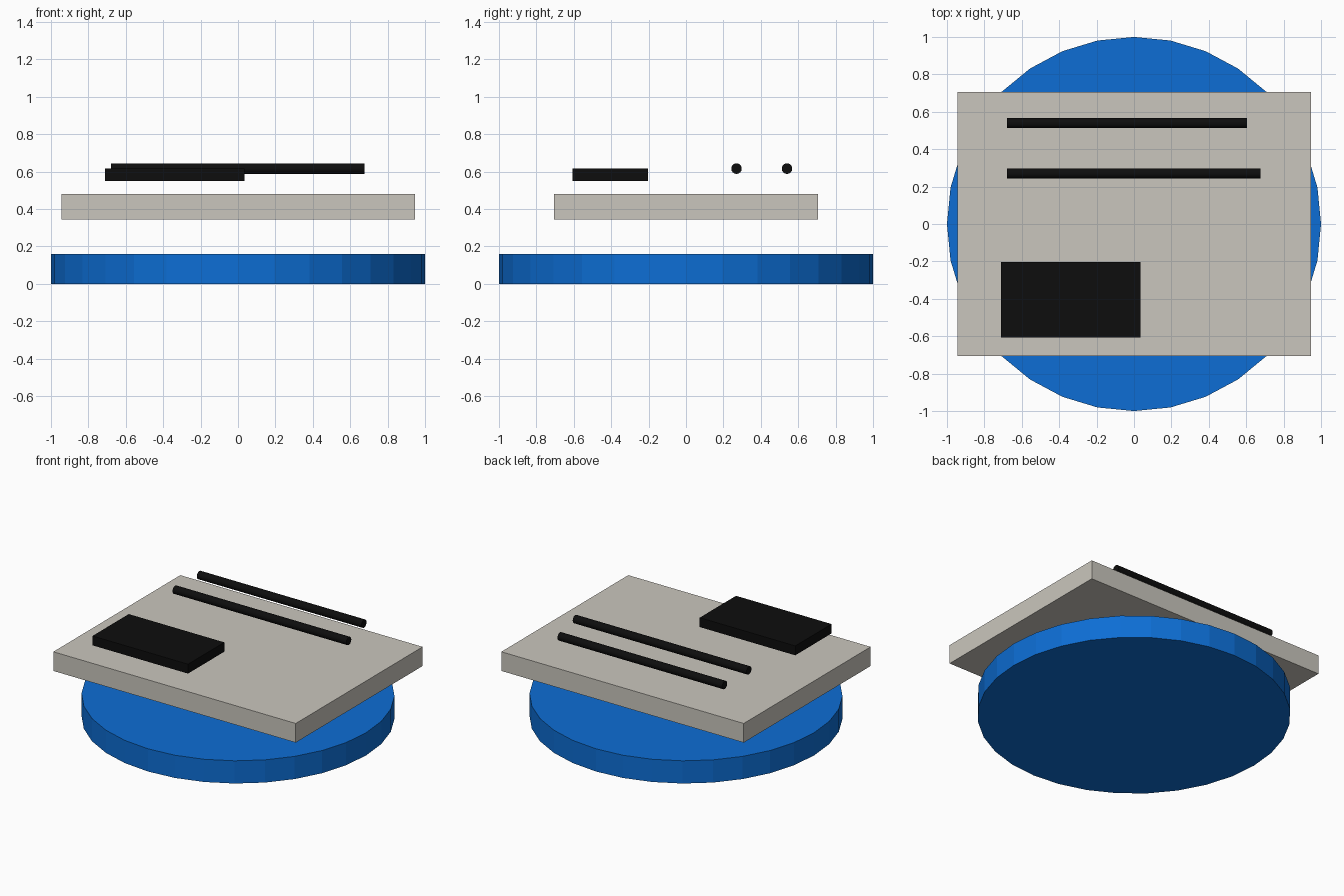
import bpy
import math

if "Cube" in bpy.data.objects:
    bpy.data.objects.remove(bpy.data.objects["Cube"])


def make_material(name, color):
    mat = bpy.data.materials.new(name)
    mat.diffuse_color = (*color, 1.0)
    mat.use_nodes = True
    mat.node_tree.nodes["Principled BSDF"].inputs["Base Color"].default_value = mat.diffuse_color
    return mat


blue = make_material("blue", (0.004, 0.155, 0.66))
stone = make_material("warm_grey", (0.59, 0.565, 0.51))
black = make_material("black", (0.004, 0.004, 0.004))


def finish(name, mat):
    obj = bpy.context.object
    obj.name = name
    obj.data.materials.append(mat)
    return obj


def box(name, lo, hi, mat):
    center = [(a + b) / 2 for a, b in zip(lo, hi)]
    bpy.ops.mesh.primitive_cube_add(size=1, location=center)
    obj = finish(name, mat)
    obj.scale = [b - a for a, b in zip(lo, hi)]
    bpy.ops.object.transform_apply(location=False, rotation=False, scale=True)


def rod(name, x0, x1, y, z, radius, mat):
    bpy.ops.mesh.primitive_cylinder_add(
        vertices=32, radius=radius, depth=x1 - x0,
        location=((x0 + x1) / 2, y, z), rotation=(0, math.pi / 2, 0))
    finish(name, mat)


# Round base disc
bpy.ops.mesh.primitive_cylinder_add(vertices=32, radius=1, depth=0.16,
                                    location=(0, 0, 0.08))
finish("base_disc", blue)

# Floating rectangular plate
box("plate", (-0.945, -0.707, 0.345), (0.945, 0.707, 0.48), stone)

# Dark block and two rods hovering above the plate
box("block", (-0.71, -0.607, 0.55), (0.035, -0.203, 0.616), black)
rod("inner_rod", -0.68, 0.675, 0.27, 0.616, 0.028, black)
rod("outer_rod", -0.68, 0.605, 0.54, 0.616, 0.028, black)
